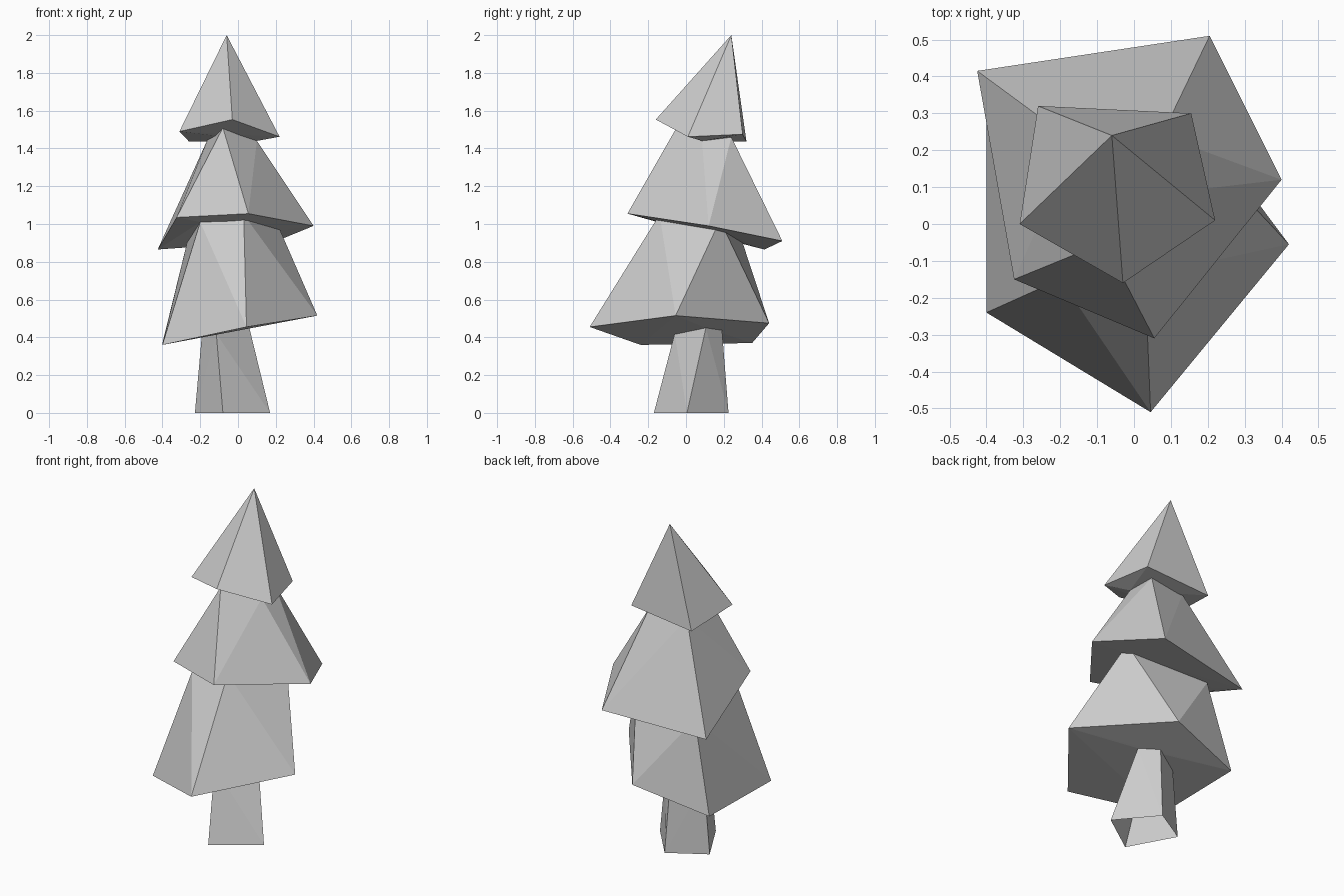
import bpy, bmesh

if "Cube" in bpy.data.objects:
    bpy.data.objects.remove(bpy.data.objects["Cube"])

# Rings where each part meets the one above it
trunk_foot = [(.17, .005, 0), (-.015, .225, 0), (-.228, .10, 0), (-.08, -.17, 0)]
trunk_top = [(.06, .105, .45), (-.03, .19, .445), (-.19, .10, .428), (-.115, -.06, .42)]
low_top = [(-.20, -.15, 1.01), (.03, -.14, 1.05), (.20, .18, 1.02), (-.27, .30, .90)]
mid_top = [(-.08, -.05, 1.51), (.10, .085, 1.44), (.075, .24, 1.46), (-.16, .22, 1.45)]
tip = [(-.06, .24, 2)]

# Wide five-sided rims of the three foliage tiers
low_rim = [(-.40, -.24, .36), (.045, -.51, .455), (.42, -.055, .515),
           (.05, .44, .475), (-.40, .35, .37)]
mid_rim = [(-.325, -.15, 1.035), (.055, -.31, 1.055), (.40, .12, .99),
           (.205, .51, .91), (-.425, .415, .865)]
top_rim = [(-.31, 0, 1.49), (-.03, -.16, 1.553), (.22, .01, 1.462),
           (.155, .30, 1.475), (-.26, .32, 1.437)]


def faceted(name, points, open_bottom=False):
    """Low-poly solid wrapped around the given rings."""
    bm = bmesh.new()
    for p in points:
        bm.verts.new(p)
    bmesh.ops.convex_hull(bm, input=bm.verts[:])
    if open_bottom:
        low = [f for f in bm.faces if all(v.co.z < .001 for v in f.verts)]
        bmesh.ops.delete(bm, geom=low, context='FACES_ONLY')
    loose = [v for v in bm.verts if not v.link_faces]
    bmesh.ops.delete(bm, geom=loose, context='VERTS')
    stray = [e for e in bm.edges if not e.link_faces]
    bmesh.ops.delete(bm, geom=stray, context='EDGES')
    bmesh.ops.recalc_face_normals(bm, faces=bm.faces[:])
    mesh = bpy.data.meshes.new(name)
    bm.to_mesh(mesh)
    bm.free()
    obj = bpy.data.objects.new(name, mesh)
    bpy.context.collection.objects.link(obj)
    return obj


# Trunk, then tiers; each tier's underside slopes in to the part below
faceted("trunk", trunk_foot + trunk_top, open_bottom=True)
faceted("lower_foliage", trunk_top + low_rim + low_top)
faceted("middle_foliage", low_top + mid_rim + mid_top)
faceted("top_foliage", mid_top + top_rim + tip)
